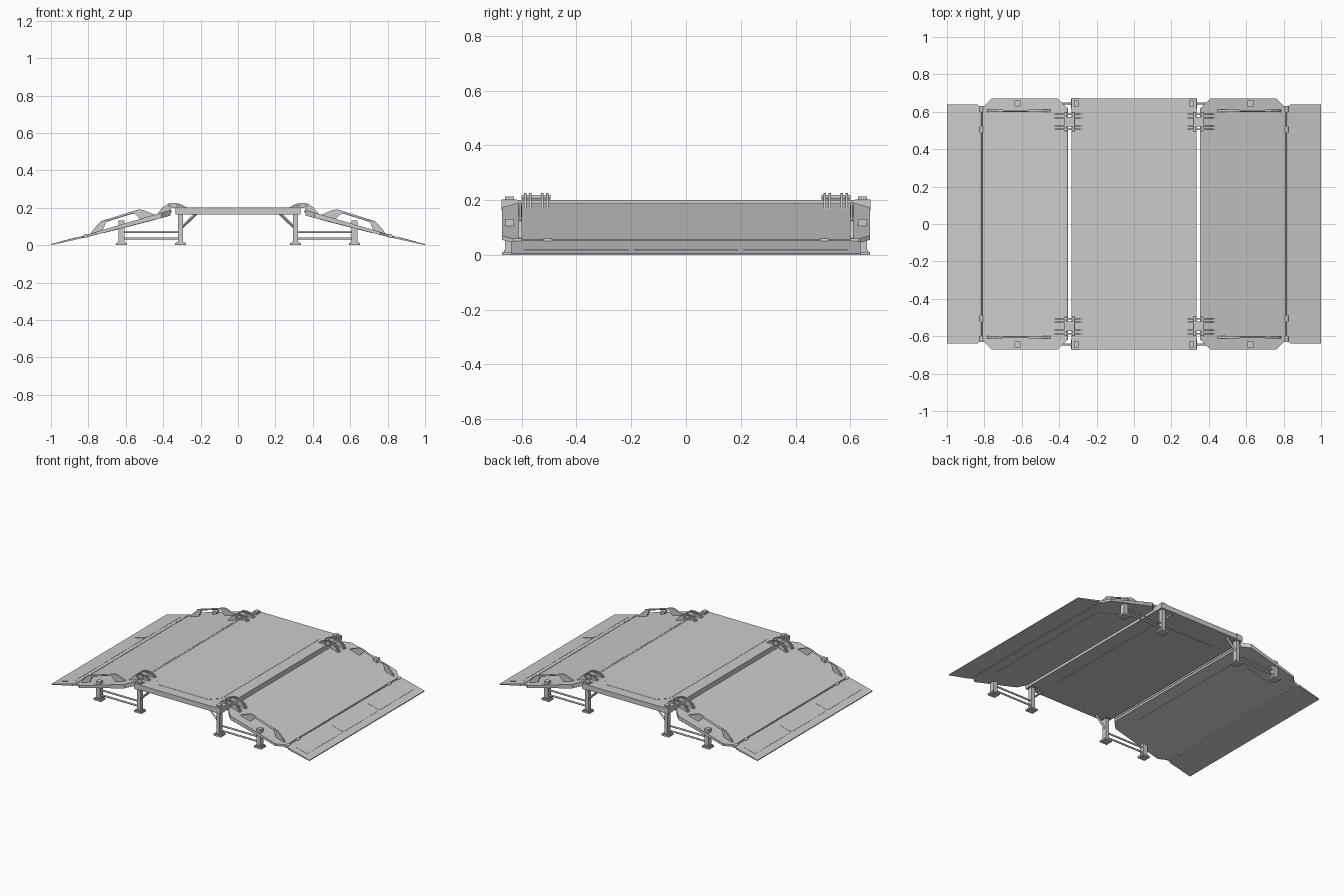
import bpy, bmesh
from mathutils import Vector

cube = bpy.data.objects.get("Cube")
if cube:
    bpy.data.objects.remove(cube, do_unlink=True)

steel = bpy.data.materials.new("light grey steel")
steel.use_nodes = True
steel.diffuse_color = (0.6, 0.6, 0.6, 1)
steel.node_tree.nodes["Principled BSDF"].inputs["Base Color"].default_value = (0.6, 0.6, 0.6, 1)


def finish(name, bm):
    bmesh.ops.recalc_face_normals(bm, faces=bm.faces)
    mesh = bpy.data.meshes.new(name)
    bm.to_mesh(mesh)
    bm.free()
    mesh.materials.append(steel)
    obj = bpy.data.objects.new(name, mesh)
    bpy.context.collection.objects.link(obj)
    return obj


def loft(name, lower, upper):
    """Solid between two matching outlines."""
    bm = bmesh.new()
    a = [bm.verts.new(p) for p in lower]
    b = [bm.verts.new(p) for p in upper]
    bm.faces.new(a)
    bm.faces.new(b)
    for i in range(len(a)):
        j = (i + 1) % len(a)
        bm.faces.new((a[i], a[j], b[j], b[i]))
    return finish(name, bm)


def slab(name, plan, bottom, top):
    """Plan outline whose bottom and top heights are functions of x."""
    return loft(name, [(x, y, bottom(abs(x))) for x, y in plan],
                [(x, y, top(abs(x))) for x, y in plan])


def plate(name, profile, y, width):
    """Side profile in x, z given a width along y."""
    return loft(name, [(x, y - width / 2, z) for x, z in profile],
                [(x, y + width / 2, z) for x, z in profile])


def box(name, x, y, z0, z1, wx, wy):
    plan = [(x - wx / 2, y - wy / 2), (x + wx / 2, y - wy / 2),
            (x + wx / 2, y + wy / 2), (x - wx / 2, y + wy / 2)]
    return slab(name, plan, lambda _: z0, lambda _: z1)


def rod(name, start, end, radius, sides=10):
    a, b = Vector(start), Vector(end)
    bm = bmesh.new()
    bmesh.ops.create_cone(bm, cap_ends=True, segments=sides, radius1=radius,
                          radius2=radius, depth=(b - a).length)
    bmesh.ops.rotate(bm, verts=bm.verts, matrix=(b - a).to_track_quat('Z', 'Y').to_matrix())
    bmesh.ops.translate(bm, verts=bm.verts, vec=(a + b) / 2)
    obj = finish(name, bm)
    if sides > 4:
        for p in obj.data.polygons:
            p.use_smooth = len(p.vertices) == 4
    return obj


def chamfered(x0, x1, y, c0, c1):
    """Outline symmetric in y with separate corner cuts at each x end."""
    half = [(x0, y - c0), (x0 + (c0 if x1 > x0 else -c0), y),
            (x1 - (c1 if x1 > x0 else -c1), y), (x1, y - c1)]
    return half + [(px, -py) for px, py in reversed(half)]


def line(x0, z0, x1, z1):
    return lambda x: z0 + (z1 - z0) * (x - x0) / (x1 - x0)


def shifted(f, d):
    return lambda x: f(x) + d


# Height rules for the sloping parts
ramp_top = line(0.36, 0.188, 0.81, 0.056)
ramp_low = line(0.36, 0.158, 0.81, 0.042)
toe_top = line(0.82, 0.052, 1.0, 0.006)
toe_low = line(0.82, 0.040, 1.0, 0.0)

# Central deck with thin panels above and below
box("deck", 0, 0, 0.165, 0.20, 0.668, 1.344)
slab("deck_top_panel", chamfered(-0.25, 0.25, 0.6, 0.06, 0.06),
     lambda _: 0.199, lambda _: 0.2015)
slab("deck_bottom_panel", chamfered(-0.23, 0.23, 0.5, 0, 0),
     lambda _: 0.1635, lambda _: 0.167)

for s, side in ((1, "left"), (-1, "right")):
    # Sloping ramp
    slab(side + "_ramp", chamfered(s * 0.36, s * 0.81, 0.672, 0.05, 0.05), ramp_low, ramp_top)
    slab(side + "_ramp_bottom_panel", chamfered(s * 0.44, s * 0.72, 0.5, 0, 0),
         shifted(ramp_low, -0.0015), shifted(ramp_low, 0.002))

    # Hinged toe flap with three panels
    slab(side + "_toe", chamfered(s * 0.82, s * 1.0, 0.638, 0.015, 0), toe_low, toe_top)
    for i in (-1, 0, 1):
        y0, y1 = i * 0.4 - 0.19, i * 0.4 + 0.19
        slab(side + "_toe_panel", [(s * 0.86, y0), (s * 0.95, y0), (s * 0.95, y1), (s * 0.86, y1)],
             shifted(toe_top, -0.002), shifted(toe_top, 0.0012))
    rod(side + "_toe_hinge_rod", (s * 0.815, -0.63, 0.049), (s * 0.815, 0.63, 0.049), 0.004)

    # Pivot bar along the inner edge of the ramp
    rod(side + "_pivot_bar", (s * 0.36, -0.62, 0.18), (s * 0.36, 0.62, 0.18), 0.007)

    for t, end in ((1, "back"), (-1, "front")):
        name = side + "_" + end
        y = t * 0.645

        # Toe hinge knuckles
        for ky in (0.505, 0.615):
            rod(name + "_toe_knuckle", (s * 0.815, t * ky - 0.016, 0.049),
                (s * 0.815, t * ky + 0.016, 0.049), 0.011)

        # Legs, feet and projecting caps
        for part, x, top, w in (("deck", 0.308, 0.214, 0.026), ("ramp", 0.622, 0.132, 0.032)):
            box(name + "_" + part + "_leg", s * x, y, 0.01, top, w, 0.032)
            box(name + "_" + part + "_foot", s * x, y, 0, 0.011, 0.058, 0.054)
            box(name + "_" + part + "_foot_collar", s * x, y, 0.011, 0.018, 0.042, 0.04)
        box(name + "_leg_socket", s * 0.31, y, 0.163, 0.203, 0.045, 0.056)

        # Rails between the legs and the brace under the deck
        for z in (0.036, 0.07):
            rod(name + "_rail", (s * 0.308, y, z), (s * 0.622, y, z), 0.006)
        rod(name + "_brace", (s * 0.30, y, 0.095), (s * 0.225, y, 0.168), 0.008, 4)

        # Side grab rail with two gussets
        gy = t * 0.605
        outer = [(s * 0.79, ramp_top(0.79) - 0.004), (s * 0.775, 0.083), (s * 0.735, 0.125),
                 (s * 0.70, 0.137), (s * 0.725, ramp_top(0.725) - 0.004)]
        inner = [(s * 0.52, ramp_top(0.52) - 0.004), (s * 0.565, 0.180), (s * 0.53, 0.191),
                 (s * 0.505, 0.187), (s * 0.44, ramp_top(0.44) - 0.004)]
        plate(name + "_grab_outer_gusset", outer, gy, 0.012)
        plate(name + "_grab_inner_gusset", inner, gy, 0.012)
        rod(name + "_grab_rail", (s * 0.735, gy, 0.121), (s * 0.53, gy, 0.185), 0.006)

        # Arched hinge straps between deck and ramp
        arch = [(s * 0.265, 0.198), (s * 0.285, 0.208), (s * 0.315, 0.222), (s * 0.345, 0.226),
                (s * 0.375, 0.221), (s * 0.405, 0.200), (s * 0.435, ramp_top(0.435) - 0.003),
                (s * 0.37, 0.18), (s * 0.355, 0.2), (s * 0.32, 0.198)]
        for hy in (0.507, 0.525, 0.569, 0.587):
            plate(name + "_hinge_strap", arch, t * hy, 0.008)
        for hx in (0.325, 0.365):
            rod(name + "_hinge_pin", (s * hx, t * 0.494, 0.211), (s * hx, t * 0.6, 0.211), 0.008)
        box(name + "_hinge_block", s * 0.345, t * 0.547, 0.202, 0.219, 0.03, 0.036)
